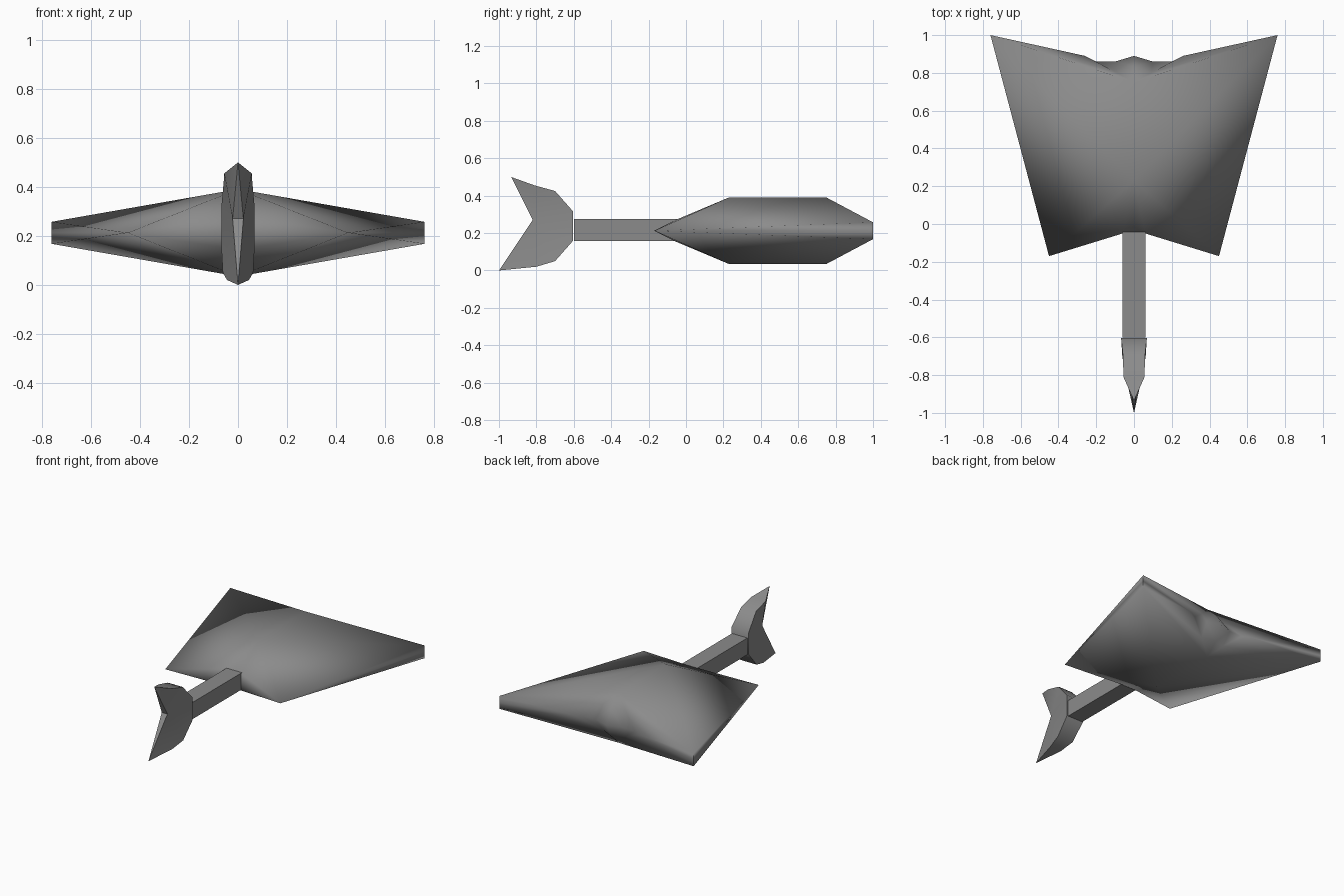
import bpy, bmesh, math

if "Cube" in bpy.data.objects:
    bpy.data.objects.remove(bpy.data.objects["Cube"])

# Dark grey used on every part
grey = bpy.data.materials.new('dark_grey')
grey.diffuse_color = (.26, .26, .26, 1)
grey.use_nodes = True
grey.node_tree.nodes["Principled BSDF"].inputs["Base Color"].default_value = grey.diffuse_color


def mesh_object(name, verts, faces, mirrors, origin_z=0.0, smooth=35):
    """Build faces, copied once per (sx, sz) mirror, welded into a closed solid."""
    bm = bmesh.new()
    for sx, sz in mirrors:
        vs = {k: bm.verts.new((x * sx, y, z * sz)) for k, (x, y, z) in verts.items()}
        for f in faces:
            bm.faces.new([vs[k] for k in f])
    bmesh.ops.remove_doubles(bm, verts=bm.verts, dist=0.0005)
    bmesh.ops.recalc_face_normals(bm, faces=bm.faces)
    me = bpy.data.meshes.new(name)
    bm.to_mesh(me)
    bm.free()
    me.materials.append(grey)
    ob = bpy.data.objects.new(name, me)
    ob.location.z = origin_z
    bpy.context.collection.objects.link(ob)
    bpy.ops.object.select_all(action='DESELECT')
    ob.select_set(True)
    bpy.context.view_layer.objects.active = ob
    bpy.ops.object.shade_smooth_by_angle(angle=math.radians(smooth))
    return ob


# Winged body: one quarter, z measured from the mid plane
body = {
    'ridge_rear': (0, .23, .178), 'ridge_front': (0, .75, .178),
    'wing': (.76, 1, .045), 'wing_mid': (.76, 1, 0),
    'rear_tip': (.45, -.17, 0),
    'root': (.06, -.05, .06), 'root_mid': (.06, -.05, 0),
    'root_top': (0, -.05, .06), 'root_centre': (0, -.05, 0),
    'cheek': (.09, .80, .09), 'lip': (.26, .89, 0),
    'lip_in': (.20, .86, 0), 'nose_side': (.10, .86, 0),
    'brow': (0, .835, .10), 'nose': (0, .89, 0),
}
body_faces = [
    # upper surface
    ('ridge_rear', 'ridge_front', 'wing'), ('ridge_rear', 'wing', 'rear_tip'),
    ('ridge_rear', 'rear_tip', 'root'), ('ridge_rear', 'root', 'root_top'),
    ('ridge_front', 'cheek', 'wing'),
    # wing edge and tail root
    ('wing', 'wing_mid', 'rear_tip'), ('root', 'rear_tip', 'root_mid'),
    ('root', 'root_mid', 'root_centre', 'root_top'),
    # front edge and nose
    ('wing', 'cheek', 'lip'), ('wing', 'lip', 'wing_mid'),
    ('cheek', 'lip_in', 'lip'), ('cheek', 'nose_side', 'lip_in'),
    ('cheek', 'brow', 'nose_side'), ('brow', 'nose', 'nose_side'),
    ('ridge_front', 'brow', 'cheek'),
]
mesh_object('body', body, body_faces,
            [(1, 1), (-1, 1), (1, -1), (-1, -1)], origin_z=.2125, smooth=85)

# Tail bar
bpy.ops.mesh.primitive_cube_add(size=1, location=(0, -.315, .217))
tail = bpy.context.object
tail.name = 'tail_bar'
tail.scale = (.12, .57, .118)
tail.data.materials.append(grey)

# Tail fluke: outline (half width, y, z) fanned from the notch on each side
outline = [(0, -.935, .50), (.056, -.81, .455), (.058, -.70, .425), (.068, -.603, .315),
           (.068, -.603, .16), (.062, -.70, .05), (.045, -.80, .02), (0, -1, 0)]
fluke = dict(enumerate(outline))
fluke['notch'] = (.022, -.82, .27)
fluke['notch_mid'] = (0, -.82, .27)
for i in range(1, 7):
    fluke[f'mid{i}'] = (0, *outline[i][1:])
fluke_faces = [('notch', i, i + 1) for i in range(7)]
fluke_faces += [(i, f'mid{i}', f'mid{i + 1}', i + 1) for i in range(1, 6)]
fluke_faces += [(0, 'mid1', 1), (6, 'mid6', 7),
                (0, 'notch', 'notch_mid'), (7, 'notch_mid', 'notch')]
mesh_object('tail_fluke', fluke, fluke_faces, [(1, 1), (-1, 1)], smooth=50)
